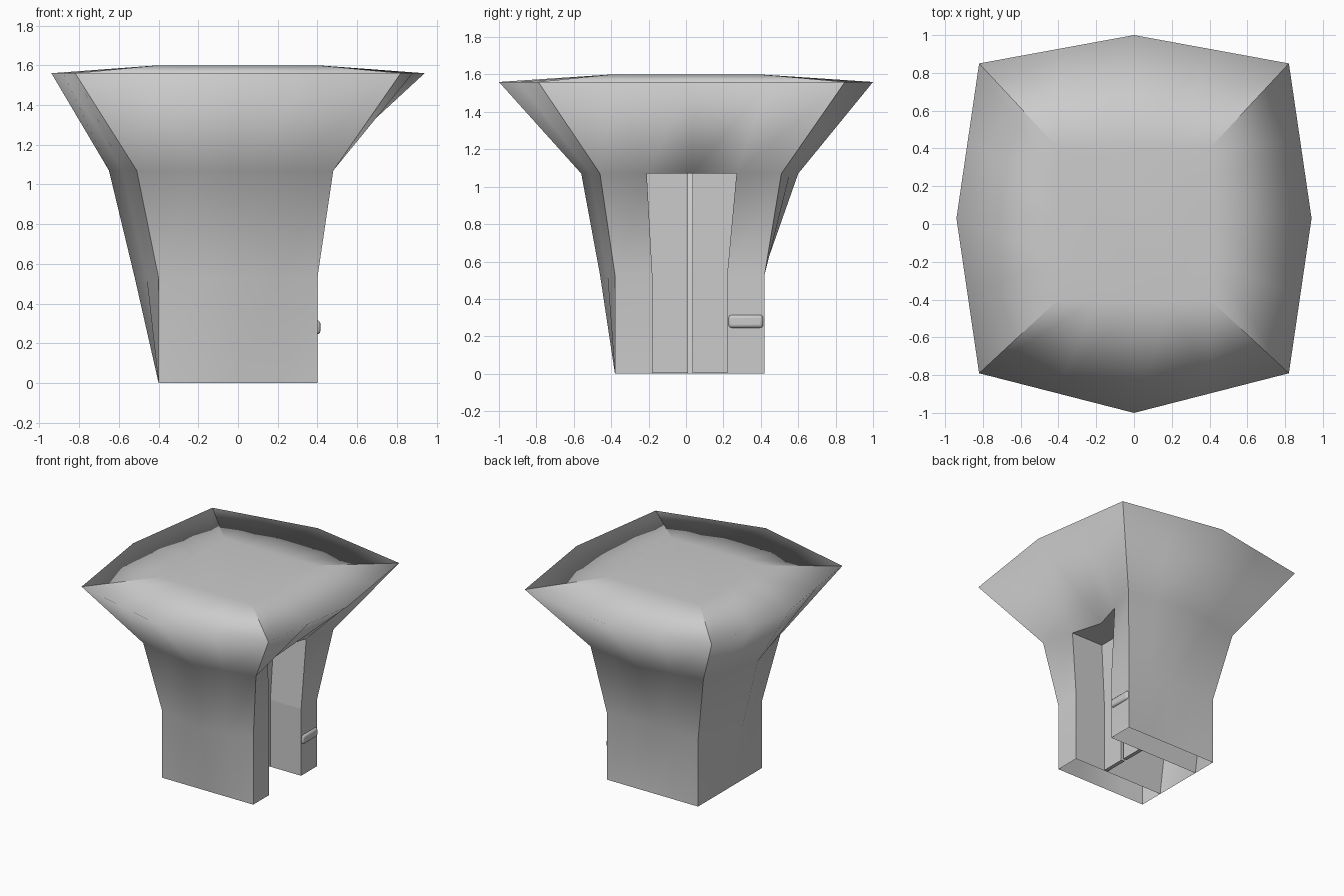
import bpy, bmesh
from mathutils import Vector

if "Cube" in bpy.data.objects:
    bpy.data.objects.remove(bpy.data.objects["Cube"])

def finish(bm, name):
    bmesh.ops.recalc_face_normals(bm, faces=bm.faces)
    me = bpy.data.meshes.new(name)
    bm.to_mesh(me)
    bm.free()
    ob = bpy.data.objects.new(name, me)
    bpy.context.collection.objects.link(ob)
    return ob

def ring(z, xl, xr, yf, yb, front, right, back, left, j):
    """16 points: each side is corner, jamb column, middle, jamb column."""
    c = [(xl, yf), (xr, yf), (xr, yb), (xl, yb)]
    mids = [(0, front), (right, 0.03), (0, back), (left, 0.03)]
    pts = []
    for i in range(4):
        a, m, b = (Vector((*p, z)) for p in (c[i], mids[i], c[(i + 1) % 4]))
        pts += [a, a.lerp(m, 1 - j), m, m.lerp(b, j)]
    return pts

# Flared square column: base, waist, neck, rim, flat top
levels = [
    ring(0.00, -0.40, 0.40, -0.38, 0.42, -0.38, 0.40, 0.42, -0.40, 0.5),
    ring(0.53, -0.40, 0.40, -0.38, 0.42, -0.46, 0.40, 0.40, -0.52, 0.5),
    ring(1.07, -0.51, 0.48, -0.46, 0.51, -0.56, 0.34, 0.60, -0.65, 0.5),
    ring(1.56, -0.82, 0.82, -0.79, 0.85, -1.00, 0.94, 1.00, -0.94, 0.5),
    ring(1.60, -0.40, 0.40, -0.40, 0.40, -0.40, 0.40, 0.40, -0.40, 0.5),
]
# jamb columns lie on straight lines up the two x sides
for lv, lo, hi in ((0, -0.18, 0.22), (1, -0.18, 0.22), (2, -0.21, 0.27)):
    for k, y in ((5, lo), (7, hi), (13, hi), (15, lo)):
        levels[lv][k].y = y

bm = bmesh.new()
v = [[bm.verts.new(p) for p in r] for r in levels]
for r in range(4):
    for k in range(16):
        if r < 2 and k in (5, 6):      # doorway opening on the right side
            continue
        n = (k + 1) % 16
        bm.faces.new((v[r][k], v[r][n], v[r + 1][n], v[r + 1][k]))
bm.faces.new(v[4])
bm.normal_update()
for f in bm.faces:
    f.smooth = True
for r in range(4):
    for k in (0, 4, 8, 12):
        bm.edges.get((v[r][k], v[r + 1][k])).smooth = False
finish(bm, "column_shell")

# Passage walls and ceiling behind the doorway
bm = bmesh.new()
w = [[bm.verts.new(levels[r][k]) for k in (15, 5, 7, 13)] for r in range(3)]
for r in range(2):
    for a, b in ((0, 1), (2, 3)):
        bm.faces.new((w[r][a], w[r][b], w[r + 1][b], w[r + 1][a]))
rm, lm = (bm.verts.new(levels[2][k]) for k in (6, 14))
bm.faces.new((w[2][0], w[2][1], rm, lm))
bm.faces.new((lm, rm, w[2][2], w[2][3]))
finish(bm, "passage_lining")

# Pair of recessed door leaves, slightly wider at the top
def door_leaf(name, outer, inner):
    bm = bmesh.new()
    rows = []
    for z, s in ((0.005, 0), (0.53, 0), (1.07, 1)):
        o = outer[s]
        rows.append([bm.verts.new((x, y, z)) for x, y in
                     ((0.10, o), (0.13, o), (0.13, inner), (0.10, inner))])
    for a, b in zip(rows, rows[1:]):
        for i in range(4):
            n = (i + 1) % 4
            bm.faces.new((a[i], a[n], b[n], b[i]))
    bm.faces.new(rows[0])
    bm.faces.new(rows[-1])
    finish(bm, name)

door_leaf("door_leaf_front", (-0.18, -0.21), 0.01)
door_leaf("door_leaf_back", (0.22, 0.27), 0.035)

# Rounded handle bar beside the doorway
bpy.ops.mesh.primitive_cube_add(size=1, location=(0.397, 0.32, 0.28))
h = bpy.context.object
h.name = "handle_bar"
h.scale = (0.036, 0.186, 0.07)
bpy.ops.object.transform_apply(location=False, rotation=False, scale=True)
bev = h.modifiers.new("round", 'BEVEL')
bev.width = 0.017
bev.segments = 3
bpy.ops.object.shade_smooth_by_angle()
